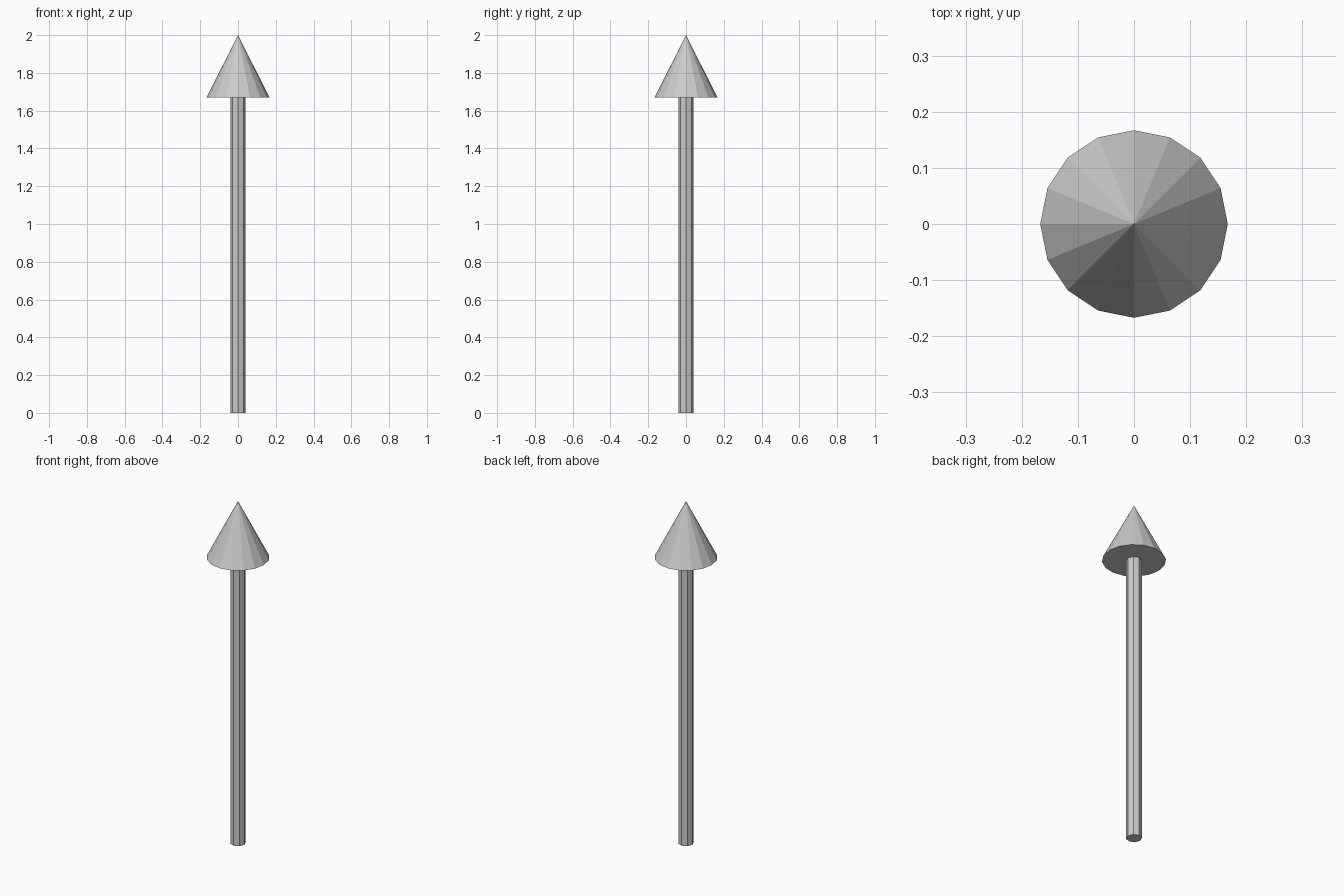
import bpy

if "Cube" in bpy.data.objects:
    bpy.data.objects.remove(bpy.data.objects["Cube"])

HEAD_BASE = 1.67   # height where the head meets the shaft
TOP = 2.0


def name_part(name):
    obj = bpy.context.object
    obj.name = name
    obj.data.name = name
    return obj


# Shaft: slim eight-sided rod
bpy.ops.mesh.primitive_cylinder_add(vertices=8, radius=0.041, depth=HEAD_BASE,
                                    location=(0, 0, HEAD_BASE / 2))
name_part("arrow_shaft")

# Head: sixteen-sided cone with a closed base
bpy.ops.mesh.primitive_cone_add(vertices=16, radius1=0.167, radius2=0,
                                depth=TOP - HEAD_BASE,
                                location=(0, 0, (TOP + HEAD_BASE) / 2))
name_part("arrow_head")
